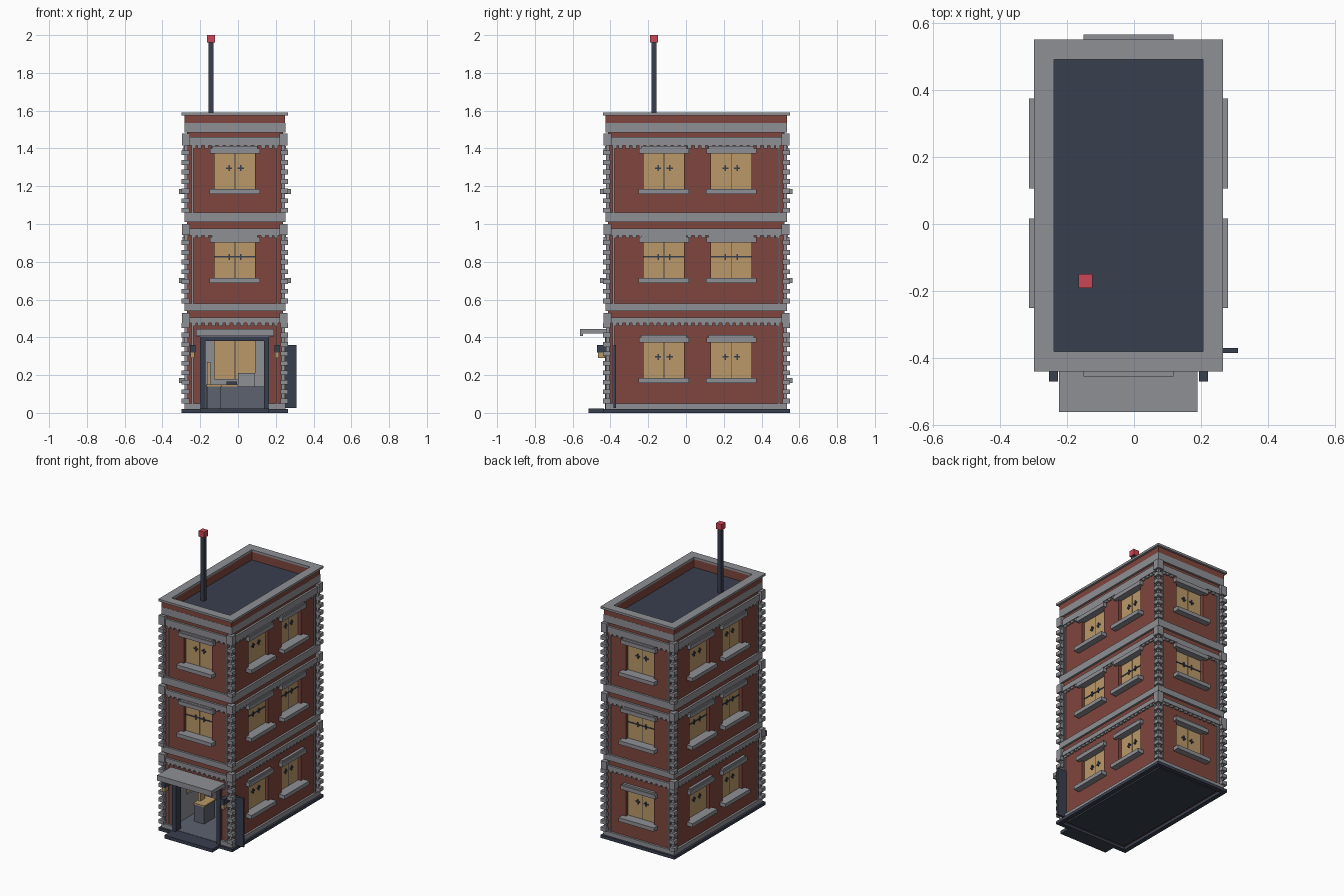
import bpy

cube = bpy.data.objects.get("Cube")
if cube:
    bpy.data.objects.remove(cube, do_unlink=True)


def material(name, *rgb):
    lin = [((c / 255 + 0.055) / 1.055) ** 2.4 for c in rgb] + [1.0]
    m = bpy.data.materials.new(name)
    m.use_nodes = True
    m.diffuse_color = lin
    bsdf = next(n for n in m.node_tree.nodes if n.type == "BSDF_PRINCIPLED")
    bsdf.inputs["Base Color"].default_value = lin
    bsdf.inputs["Roughness"].default_value = 0.8
    return m


BRICK = material("brick red", 128, 70, 61)
STONE = material("stone grey", 143, 144, 149)
DARK = material("dark slate", 57, 63, 78)
AMBER = material("amber window", 186, 153, 104)
SLATE = material("mid slate", 92, 98, 110)
RED = material("signal red", 204, 70, 86)

# Overall footprint; depths are measured inward from it
X0, X1, Y0, Y1 = -0.298, 0.265, -0.44, 0.55
CX = (X0 + X1) / 2
SIDES = ("front", "back", "right", "left")
parts = {}


def box(name, mat, x0, x1, y0, y1, z0, z1):
    """Add a box to the named part."""
    verts, faces, _ = parts.setdefault(name, ([], [], mat))
    n = len(verts)
    verts += [(x, y, z) for z in (z0, z1) for x, y in ((x0, y0), (x1, y0), (x1, y1), (x0, y1))]
    faces.append((n + 3, n + 2, n + 1, n))
    faces.append((n + 4, n + 5, n + 6, n + 7))
    for i in range(4):
        j = (i + 1) % 4
        faces.append((n + i, n + j, n + j + 4, n + i + 4))


def side_box(name, mat, side, u0, u1, d0, d1, z0, z1):
    """Box on one facade: u runs along the wall, d goes into it."""
    if side == "front":
        box(name, mat, u0, u1, Y0 + d0, Y0 + d1, z0, z1)
    elif side == "back":
        box(name, mat, u0, u1, Y1 - d1, Y1 - d0, z0, z1)
    elif side == "right":
        box(name, mat, X0 + d0, X0 + d1, u0, u1, z0, z1)
    else:
        box(name, mat, X1 - d1, X1 - d0, u0, u1, z0, z1)


def span(side):
    return (X0, X1) if side in ("front", "back") else (Y0, Y1)


def wall(name, mat, side, d0, d1, z0, z1, openings=()):
    """Wall strip with openings (u0, u1, z0, z1) that share one height."""
    lo, hi = span(side)
    inset = d0 if side in ("front", "back") else d1
    lo, hi = lo + inset, hi - inset
    if not openings:
        side_box(name, mat, side, lo, hi, d0, d1, z0, z1)
        return
    bottom, top = openings[0][2:]
    if bottom > z0:
        side_box(name, mat, side, lo, hi, d0, d1, z0, bottom)
    side_box(name, mat, side, lo, hi, d0, d1, top, z1)
    edges = [lo] + [u for o in openings for u in o[:2]] + [hi]
    for a, b in zip(edges[::2], edges[1::2]):
        side_box(name, mat, side, a, b, d0, d1, bottom, top)


def ring(name, mat, d0, d1, z0, z1):
    for side in SIDES:
        wall(name, mat, side, d0, d1, z0, z1)


def window(side, c, z):
    """Shutter leaves, handles, sill and lintel around a centre line."""
    for s in (-1, 1):
        a, b = sorted((c + s * 0.002, c + s * 0.107))
        side_box("window_leaves", AMBER, side, a, b, 0.05, 0.057, z, z + 0.2)
        h = c + s * 0.031
        side_box("window_handles", DARK, side, h - 0.004, h + 0.004, 0.044, 0.05, z + 0.1, z + 0.132)
        side_box("window_handles", DARK, side, h - 0.016, h + 0.016, 0.045, 0.05, z + 0.112, z + 0.12)
    side_box("window_mullions", DARK, side, c - 0.002, c + 0.002, 0.052, 0.058, z, z + 0.2)
    side_box("window_sills", STONE, side, c - 0.134, c + 0.134, -0.015, 0.05, z - 0.022, z + 0.004)
    side_box("window_lintels", STONE, side, c - 0.132, c + 0.132, 0.003, 0.05, z + 0.193, z + 0.22)
    side_box("window_lintels", STONE, side, c - 0.12, c + 0.12, 0.01, 0.05, z + 0.22, z + 0.232)


# Storeys: wall bottom, wall top, window sill height, field bottom, field top
storeys = [(0.02, 0.52, 0.18, 0.05, 0.475), (0.52, 0.99, 0.71, 0.58, 0.94),
           (0.99, 1.575, 1.18, 1.06, 1.415)]
door = (-0.2, 0.165, 0.02, 0.405)
for floor, (z0, z1, sill, f0, f1) in enumerate(storeys):
    for side in SIDES:
        centres = [CX] if side in ("front", "back") else [-0.117, 0.24]
        openings = [(c - 0.107, c + 0.107, sill, sill + 0.2) for c in centres]
        if floor == 0 and side == "front":
            openings = [door]
        else:
            for c in centres:
                window(side, c, sill)
        wall("brick_walls", BRICK, side, 0.028, 0.06, z0, z1, openings)
        if floor == 0:
            wall("room_lining", STONE, side, 0.06, 0.066, z0, z1, openings)
        if floor == 1:
            for c in centres:
                side_box("window_bars", DARK, side, c - 0.107, c + 0.107, 0.047, 0.05, sill + 0.112, sill + 0.12)
        # Stone edging of the brick field
        lo, hi = span(side)
        for a in (lo + 0.052, hi - 0.062):
            side_box("field_edging", STONE, side, a, a + 0.01, 0.02, 0.04, f0, f1)
        for a in (lo + 0.06, hi - 0.075):
            side_box("field_edging", STONE, side, a, a + 0.015, 0.02, 0.04, f1 - 0.015, f1)
        # Dentils under the band
        count = round((hi - lo - 0.15) / 0.036)
        step = (hi - lo - 0.15) / count
        for i in range(count):
            a = lo + 0.075 + (i + 0.5) * step
            side_box("dentils", STONE, side, a - 0.011, a + 0.011, 0.018, 0.04, f1 - 0.014, f1)
    # Corner quoins, alternately large and small
    rows = round((f1 - f0) / 0.025)
    pitch = (f1 - f0) / rows
    for i in range(rows):
        z = f0 + i * pitch
        big = i % 2 == 0
        d, e = (0.0, 0.04) if big else (0.016, 0.034)
        for xa, xb in ((X0 + d, X0 + e), (X1 - e, X1 - d)):
            for ya, yb in ((Y0 + d, Y0 + e), (Y1 - e, Y1 - d)):
                box("corner_quoins", STONE, xa, xb, ya, yb, z, z + pitch)

# Stone bands with heavier corner blocks
for z0, z1 in ((0.475, 0.505), (0.54, 0.58), (0.94, 0.975), (1.01, 1.06), (1.415, 1.46), (1.485, 1.535)):
    ring("stone_bands", STONE, 0.014, 0.04, z0, z1)
for z0, z1 in ((0.475, 0.53), (0.94, 1.0), (1.415, 1.48)):
    for xa, xb in ((X0, X0 + 0.075), (X1 - 0.075, X1)):
        for ya, yb in ((Y0, Y0 + 0.075), (Y1 - 0.075, Y1)):
            inx = (xa + 0.002, xb - 0.03) if xa == X0 else (xa + 0.03, xb - 0.002)
            iny = (ya + 0.002, yb - 0.03) if ya == Y0 else (ya + 0.03, yb - 0.002)
            box("band_corner_blocks", STONE, *inx, *iny, z0 + 0.001, z1)

# Parapet, cap and roof
ring("parapet_bricks", BRICK, 0.015, 0.06, 1.535, 1.575)
ring("parapet_cap", STONE, 0, 0.06, 1.575, 1.59)
box("roof", DARK, X0 + 0.055, X1 - 0.055, Y0 + 0.055, Y1 - 0.055, 1.5, 1.52)
box("ceiling", STONE, X0 + 0.06, X1 - 0.06, Y0 + 0.06, Y1 - 0.06, 0.47, 0.5)

# Pole with red beacon
box("pole", DARK, -0.157, -0.131, -0.183, -0.157, 0.5, 1.96)
box("beacon", RED, -0.165, -0.123, -0.191, -0.149, 1.96, 2.0)

# Plinth, base course, floor and step
ring("plinth", DARK, 0, 0.03, 0, 0.02)
for side in SIDES[1:]:
    wall("base_course", STONE, side, 0.014, 0.04, 0.02, 0.05)
for a, b in ((X0 + 0.014, door[0]), (door[1], X1 - 0.014)):
    side_box("base_course", STONE, "front", a, b, 0.014, 0.04, 0.02, 0.05)
box("underside", DARK, X0 + 0.05, X1 - 0.05, Y0 + 0.05, Y1 - 0.05, 0.008, 0.016)
box("floor", SLATE, X0 + 0.05, X1 - 0.05, Y0 + 0.03, Y1 - 0.05, 0.016, 0.022)
box("door_step", DARK, door[0], door[1], -0.515, Y0 + 0.005, 0, 0.022)

# Doorway frame, canopy and open leaf
for a in (door[0], door[1] - 0.028):
    box("door_frame", DARK, a, a + 0.028, -0.43, -0.375, 0.02, 0.38)
box("door_frame", DARK, door[0], door[1], -0.43, -0.375, 0.38, 0.405)
box("canopy", STONE, -0.223, 0.19, -0.56, -0.4, 0.42, 0.445)
box("canopy", STONE, -0.223, 0.19, -0.56, -0.545, 0.408, 0.42)
box("door_lintel", STONE, -0.223, 0.19, -0.43, -0.4, 0.405, 0.42)
box("open_door_leaf", DARK, 0.24, 0.31, -0.385, -0.37, 0.025, 0.36)

# Wall lanterns
for x in (-0.24, 0.207):
    box("lantern_tops", DARK, x - 0.014, x + 0.014, -0.47, -0.41, 0.32, 0.36)
    box("lantern_glass", AMBER, x - 0.011, x + 0.011, -0.466, -0.43, 0.29, 0.32)

# Room furniture
box("counter", SLATE, -0.17, 0.14, 0.05, 0.15, 0.022, 0.14)
box("counter_top", AMBER, -0.17, 0.0, 0.045, 0.155, 0.14, 0.15)
box("paper_stack", STONE, 0.0, 0.09, 0.07, 0.13, 0.14, 0.21)
box("telephone", DARK, -0.06, -0.005, 0.06, 0.1, 0.15, 0.167)
box("desk", SLATE, -0.165, -0.09, -0.24, -0.12, 0.022, 0.14)
box("desk_top", AMBER, -0.167, -0.085, -0.245, -0.115, 0.14, 0.15)
box("chair_back", AMBER, -0.165, -0.145, -0.2, -0.15, 0.15, 0.27)

# Turn every part into an object
for name, (verts, faces, mat) in parts.items():
    mesh = bpy.data.meshes.new(name)
    mesh.from_pydata(verts, [], faces)
    mesh.materials.append(mat)
    mesh.update()
    bpy.context.scene.collection.objects.link(bpy.data.objects.new(name, mesh))
